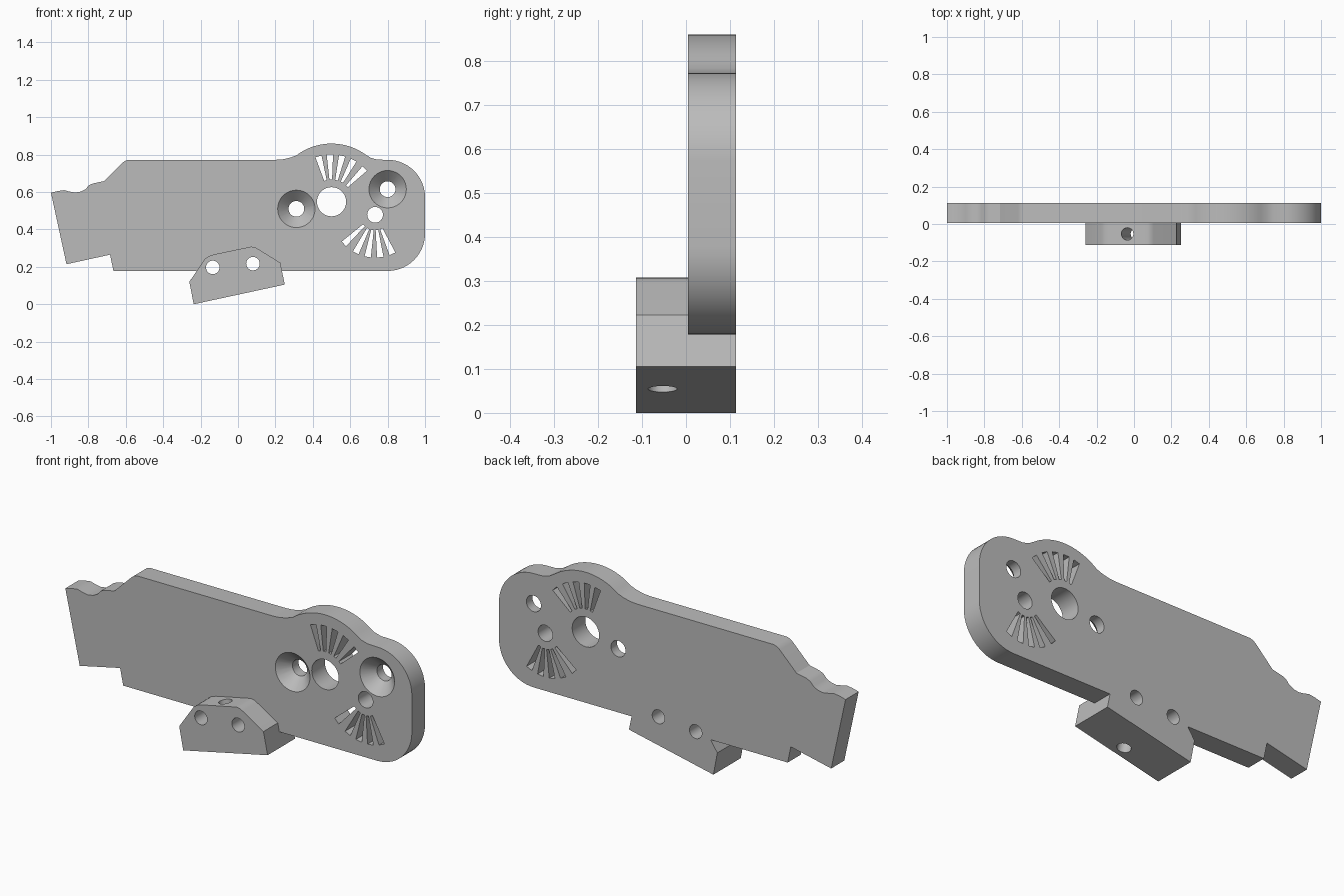
import bpy, bmesh
from math import sin, cos, radians, atan2
from mathutils import Matrix, Vector

if "Cube" in bpy.data.objects:
    bpy.data.objects.remove(bpy.data.objects["Cube"], do_unlink=True)

FRONT, MID, BACK = -0.113, 0.005, 0.113

grey = bpy.data.materials.new("plain_grey")
grey.use_nodes = True
colour = (0.5, 0.5, 0.5, 1)
grey.diffuse_color = colour
grey.node_tree.nodes["Principled BSDF"].inputs["Base Color"].default_value = colour


def make(name, bm):
    bmesh.ops.recalc_face_normals(bm, faces=bm.faces)
    mesh = bpy.data.meshes.new(name)
    bm.to_mesh(mesh)
    bm.free()
    mesh.materials.append(grey)
    obj = bpy.data.objects.new(name, mesh)
    bpy.context.collection.objects.link(obj)
    return obj


def prism(name, outline, y0, y1):
    """Extrude an x-z outline from y0 to y1."""
    bm = bmesh.new()
    face = bm.faces.new([bm.verts.new((x, y0, z)) for x, z in outline])
    grown = bmesh.ops.extrude_face_region(bm, geom=[face])["geom"]
    verts = [g for g in grown if isinstance(g, bmesh.types.BMVert)]
    bmesh.ops.translate(bm, vec=(0, y1 - y0, 0), verts=verts)
    return make(name, bm)


def rod(name, start, end, r1, r2=None):
    """Cylinder or cone between two points."""
    start, end = Vector(start), Vector(end)
    axis = end - start
    turn = axis.to_track_quat('Z', 'Y').to_matrix().to_4x4()
    bm = bmesh.new()
    bmesh.ops.create_cone(bm, cap_ends=True, segments=40, radius1=r1,
                          radius2=r1 if r2 is None else r2, depth=axis.length,
                          matrix=Matrix.Translation((start + end) / 2) @ turn)
    return make(name, bm)


def arc(cx, cz, r, a0, a1, steps=14):
    angles = [radians(a0 + (a1 - a0) * i / steps) for i in range(steps + 1)]
    return [(cx + r * cos(a), cz + r * sin(a)) for a in angles]


def cut(cutter, *targets):
    cutter.hide_render = True
    for target in targets:
        bpy.context.view_layer.objects.active = target
        mod = target.modifiers.new("cut", 'BOOLEAN')
        mod.operation, mod.solver, mod.object = 'DIFFERENCE', 'EXACT', cutter
        bpy.ops.object.modifier_apply(modifier=mod.name)
    bpy.data.objects.remove(cutter, do_unlink=True)


# Plate outline, clockwise, with the block's foot running under its lower edge
foot = [(0.235, 0.178), (0.25, 0.105), (-0.237, 0), (-0.26, 0.12), (-0.221, 0.178)]
outline = [(-1, 0.596), (-0.965, 0.605), (-0.93, 0.61), (-0.9, 0.602), (-0.87, 0.597),
           (-0.84, 0.602), (-0.815, 0.615), (-0.797, 0.636), (-0.775, 0.646),
           (-0.717, 0.658), (-0.62, 0.754), (-0.605, 0.766), (-0.585, 0.772),
           (0.198, 0.772), (0.24, 0.775), (0.28, 0.784)]
outline += arc(0.5, 0.548, 0.311, 127, 55, 20)
outline += [(0.71, 0.783), (0.745, 0.773)]
outline += arc(0.8, 0.572, 0.2, 90, 0)
outline += arc(0.8, 0.378, 0.2, 0, -90)
outline += foot
outline += [(-0.666, 0.178), (-0.684, 0.265), (-0.917, 0.214)]
plate = prism("side_plate", outline, MID, BACK)

# Tilted mounting block on the front
block = prism("mounting_block", [
    (-0.237, 0), (0.25, 0.105), (0.226, 0.222), (0.105, 0.297), (0.09, 0.305), (0.07, 0.308),
    (-0.13, 0.266), (-0.157, 0.257), (-0.177, 0.242), (-0.26, 0.12)], FRONT, MID)

# Bolt holes through block and plate
for x, z in [(-0.135, 0.197), (0.08, 0.217)]:
    cut(rod("bolt_cutter", (x, -0.2, z), (x, 0.2, z), 0.036), plate, block)

# Cross hole running up through the block
cut(rod("cross_cutter", (0.045, -0.053, -0.086), (-0.067, -0.053, 0.43), 0.033), block)

# Pivot holes
for x, z, r in [(0.5, 0.548, 0.078), (0.733, 0.478, 0.042)]:
    cut(rod("pivot_cutter", (x, -0.2, z), (x, 0.2, z), r), plate)

# Countersunk screw holes
for x, z in [(0.312, 0.51), (0.8, 0.615)]:
    cut(rod("countersink_cutter", (x, MID - 0.01, z), (x, 0.063, z), 0.11, 0.042), plate)
    cut(rod("screw_cutter", (x, -0.2, z), (x, 0.2, z), 0.042), plate)

# Fans of tapered slots around the pivots
fans = [(0.5, 0.548, 0.118, 0.252, (106, 92, 77, 62, 45)),
        (0.733, 0.478, 0.082, 0.228, (-137, -117, -100, -83, -66))]
for cx, cz, inner, outer, angles in fans:
    for a in map(radians, angles):
        corners = [(inner, -0.007), (outer, -0.017), (outer, 0.017), (inner, 0.007)]
        quad = [(cx + r * cos(a) - w * sin(a), cz + r * sin(a) + w * cos(a)) for r, w in corners]
        cut(prism("slot_cutter", quad, -0.2, 0.2), plate)

# Smooth the rounded walls, keep the rims sharp
for obj in (plate, block):
    bpy.ops.object.select_all(action='DESELECT')
    obj.select_set(True)
    bpy.context.view_layer.objects.active = obj
    bpy.ops.object.shade_smooth_by_angle(angle=radians(25))
